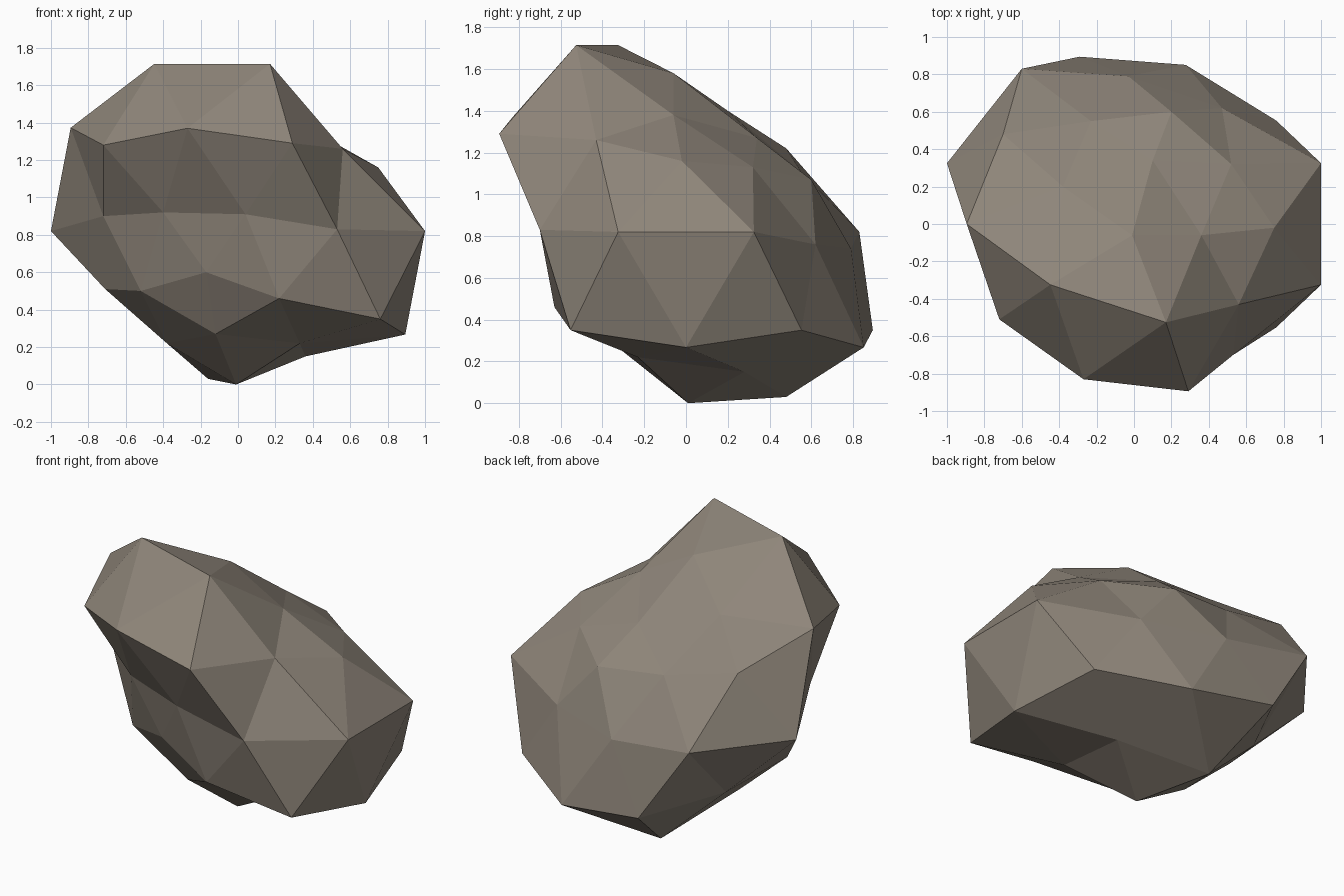
import bpy, bmesh
from mathutils import Vector

if "Cube" in bpy.data.objects:
    bpy.data.objects.remove(bpy.data.objects["Cube"])

R = 1.0515                       # radius of the uncut boulder
CENTRE = Vector((0, 0, 0.82))

# Chipped spots: where the surface is knocked in, as points in model space
CHIPS = [
    # crown and sloping upper back
    (-.01, -.06, 1.58), (.36, -.06, 1.38), (.10, .34, 1.27), (-.38, .20, 1.40),
    (.75, -.02, 1.16), (.52, .32, 1.13), (.20, .60, 1.07), (-.23, .55, 1.11),
    (-.70, .48, 1.22), (.56, -.43, 1.26), (-.27, -.83, 1.37), (-.72, -.51, 1.28),
    # waist
    (.47, .62, .76), (-.03, .79, .74), (-.60, .83, .82), (-.72, -.22, .90),
    (-.40, -.50, .92), (.04, -.67, .91), (.53, -.70, .83),
    # undercut front left and base
    (-.71, 0, .51), (-.52, -.31, .50), (-.17, -.52, .60), (.22, -.63, .46),
    (-.56, .40, .40), (.33, -.23, .22), (-.12, -.33, .27), (-.38, 0, .22),
    (-.16, .48, .03), (.36, .28, .15), (-.01, .01, 0),
]

# Stone: low-poly ball whose corners are pulled in to the chipped spots
bm = bmesh.new()
bmesh.ops.create_icosphere(bm, subdivisions=2, radius=1)
corners = {v: v.co.normalized() for v in bm.verts}
for v, d in corners.items():
    v.co = CENTRE + d * R
for chip in CHIPS:
    p = Vector(chip)
    aim = (p - CENTRE).normalized()
    nearest = max(corners, key=lambda v: corners[v].dot(aim))
    nearest.co = p
bmesh.ops.recalc_face_normals(bm, faces=bm.faces[:])

mesh = bpy.data.meshes.new("boulder")
bm.to_mesh(mesh)
bm.free()

stone = bpy.data.materials.new("warm grey stone")
stone.diffuse_color = (0.275, 0.238, 0.195, 1)
stone.use_nodes = True
stone.node_tree.nodes["Principled BSDF"].inputs["Base Color"].default_value = stone.diffuse_color
mesh.materials.append(stone)
bpy.context.collection.objects.link(bpy.data.objects.new("boulder", mesh))
